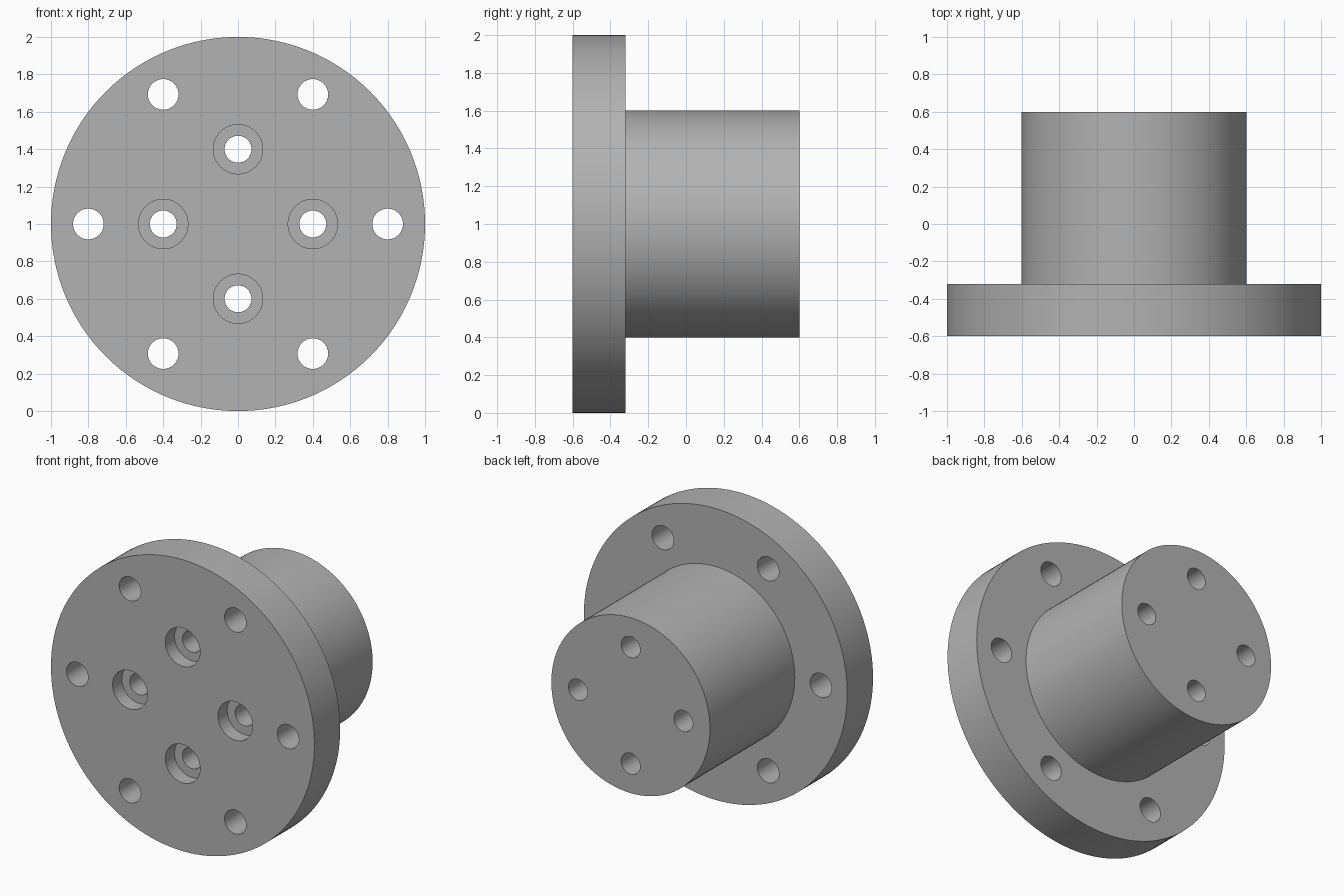
import bpy, bmesh
from math import cos, sin, radians, tau

cube = bpy.data.objects.get("Cube")
if cube:
    bpy.data.objects.remove(cube)

CENTRE_Z = 1.0
FRONT, SHOULDER, BACK = -0.6, -0.32, 0.6
BORE_FLOOR = FRONT + 0.1

steel = bpy.data.materials.new("grey steel")
steel.use_nodes = True
grey = (0.45, 0.45, 0.45, 1)
steel.diffuse_color = grey
steel.node_tree.nodes["Principled BSDF"].inputs["Base Color"].default_value = grey


def add_turned(bm, profile, x=0, z=CENTRE_Z, sides=64):
    """Closed solid turned about the y axis from (radius, y) points."""
    rings = [[bm.verts.new((x + r * cos(tau * i / sides), y, z + r * sin(tau * i / sides)))
              for i in range(sides)] for r, y in profile]
    for a, b in zip(rings, rings[1:]):
        for i in range(sides):
            j = (i + 1) % sides
            bm.faces.new((a[i], a[j], b[j], b[i]))
    bm.faces.new(rings[0])
    bm.faces.new(rings[-1])


def finish(bm, name):
    bmesh.ops.recalc_face_normals(bm, faces=bm.faces)
    mesh = bpy.data.meshes.new(name)
    bm.to_mesh(mesh)
    bm.free()
    mesh.materials.append(steel)
    obj = bpy.data.objects.new(name, mesh)
    bpy.context.collection.objects.link(obj)
    return obj


# Flange and boss turned as one solid
bm = bmesh.new()
add_turned(bm, [(1.0, FRONT), (1.0, SHOULDER), (0.602, SHOULDER), (0.602, BACK)], sides=128)
body = finish(bm, "flanged_hub")

# Hole cutters: six plain flange holes, four counterbored hub holes
bm = bmesh.new()
for k in range(6):
    a = radians(60 * k)
    add_turned(bm, [(0.082, FRONT - 0.1), (0.082, SHOULDER + 0.1)],
               0.8 * cos(a), CENTRE_Z + 0.8 * sin(a))
for k in range(4):
    a = radians(90 * k)
    add_turned(bm, [(0.132, FRONT - 0.1), (0.132, BORE_FLOOR),
                    (0.072, BORE_FLOOR), (0.072, BACK + 0.1)],
               0.4 * cos(a), CENTRE_Z + 0.4 * sin(a))
cutter = finish(bm, "hole_cutters")
cutter.hide_render = True

# Drill the holes
drill = body.modifiers.new("drill", 'BOOLEAN')
drill.operation = 'DIFFERENCE'
drill.solver = 'EXACT'
drill.object = cutter
bpy.ops.object.select_all(action='DESELECT')
bpy.context.view_layer.objects.active = body
body.select_set(True)
bpy.ops.object.modifier_apply(modifier=drill.name)
bpy.data.objects.remove(cutter)

# Smooth round walls, crisp rims
bpy.ops.object.shade_smooth_by_angle(angle=radians(30))
